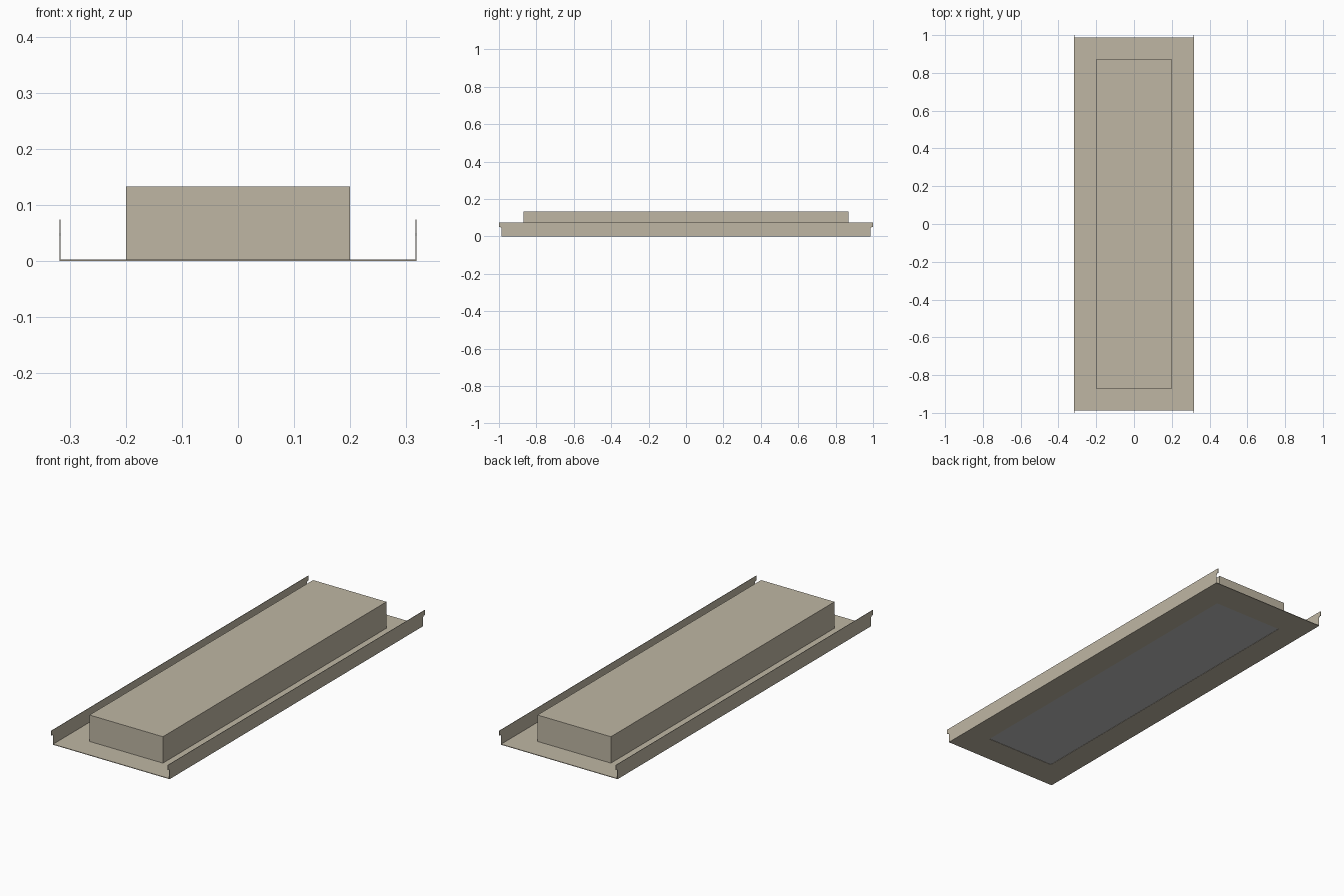
import bpy
import bmesh

cube = bpy.data.objects.get("Cube")
if cube:
    bpy.data.objects.remove(cube)

THICK = 0.003            # sheet metal thickness
HALF_W, HALF_L = 0.318, 0.987


def material(name, rgb):
    m = bpy.data.materials.new(name)
    m.use_nodes = True
    colour = (*rgb, 1)
    m.diffuse_color = colour
    m.node_tree.nodes["Principled BSDF"].inputs["Base Color"].default_value = colour
    return m


beige = material("beige metal", (0.52, 0.47, 0.37))
grey = material("pale grey diffuser", (0.52, 0.52, 0.52))


def finish(name, bm, mat):
    bmesh.ops.recalc_face_normals(bm, faces=bm.faces)
    mesh = bpy.data.meshes.new(name)
    bm.to_mesh(mesh)
    bm.free()
    mesh.materials.append(mat)
    obj = bpy.data.objects.new(name, mesh)
    bpy.context.collection.objects.link(obj)
    return obj


def add_box(bm, x0, x1, y0, y1, z0, z1):
    verts = bmesh.ops.create_cube(bm, size=1)["verts"]
    for v in verts:
        v.co.x = x1 if v.co.x > 0 else x0
        v.co.y = y1 if v.co.y > 0 else y0
        v.co.z = z1 if v.co.z > 0 else z0


def box(name, hx, hy, z0, z1, mat):
    bm = bmesh.new()
    add_box(bm, -hx, hx, -hy, hy, z0, z1)
    return finish(name, bm, mat)


# Base tray: thin frame around a rectangular light opening
OPEN_W, OPEN_L = 0.19, 0.84
bm = bmesh.new()
rings = []
for z in (0, THICK):
    for hx, hy in ((HALF_W, HALF_L), (OPEN_W, OPEN_L)):
        rings.append([bm.verts.new((sx * hx, sy * hy, z))
                      for sx, sy in ((-1, -1), (1, -1), (1, 1), (-1, 1))])
low_out, low_in, top_out, top_in = rings
for a, b in ((low_out, low_in), (top_out, top_in), (low_out, top_out), (low_in, top_in)):
    for i in range(4):
        j = (i + 1) % 4
        bm.faces.new((a[i], a[j], b[j], b[i]))
finish("base_tray", bm, beige)

# Diffuser set just inside the opening
box("diffuser_panel", OPEN_W, OPEN_L, 0.0015, THICK, grey)

# Raised housing on top of the tray
box("housing", 0.2, 0.87, THICK, 0.133, beige)

# Side flanges with small hanging tabs at both ends
half = [(HALF_L, 0), (HALF_L, 0.045), (0.992, 0.05), (1.0, 0.05), (1.0, 0.074)]
profile = half + [(-y, z) for y, z in reversed(half)]
for side, name in ((-1, "right_flange"), (1, "left_flange")):
    bm = bmesh.new()
    face = bm.faces.new([bm.verts.new((side * HALF_W, y, z)) for y, z in profile])
    grown = bmesh.ops.extrude_face_region(bm, geom=[face])["geom"]
    moved = [g for g in grown if isinstance(g, bmesh.types.BMVert)]
    bmesh.ops.translate(bm, verts=moved, vec=(-side * THICK * 0.7, 0, 0))
    finish(name, bm, beige)
